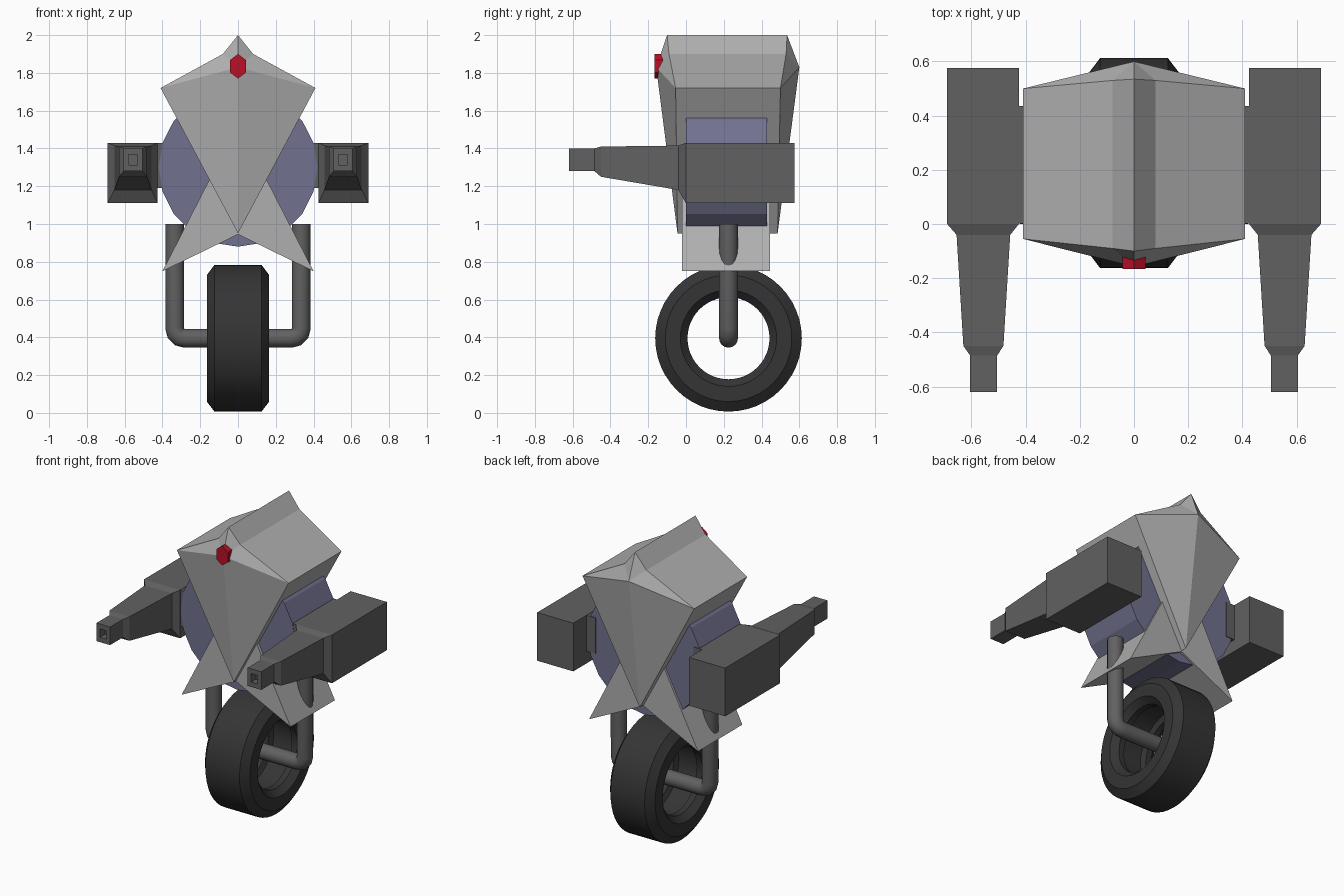
import bpy, bmesh, math
from mathutils import Vector

if "Cube" in bpy.data.objects:
    bpy.data.objects.remove(bpy.data.objects["Cube"])


def material(name, r, g, b):
    m = bpy.data.materials.new(name)
    m.diffuse_color = (r, g, b, 1)
    m.use_nodes = True
    m.node_tree.nodes["Principled BSDF"].inputs["Base Color"].default_value = m.diffuse_color
    return m


LIGHT = material("light grey shell", 0.43, 0.43, 0.43)
BLUE = material("slate blue body", 0.165, 0.165, 0.275)
DARK = material("dark grey metal", 0.12, 0.12, 0.12)
TYRE = material("black rubber", 0.035, 0.035, 0.035)
RED = material("red lens", 0.5, 0.005, 0.02)


def build(name, verts, faces, mat, smooth=False):
    bm = bmesh.new()
    vs = [bm.verts.new(v) for v in verts]
    for f in faces:
        bm.faces.new([vs[i] for i in f])
    bmesh.ops.recalc_face_normals(bm, faces=bm.faces)
    mesh = bpy.data.meshes.new(name)
    bm.to_mesh(mesh)
    bm.free()
    mesh.materials.append(mat)
    ob = bpy.data.objects.new(name, mesh)
    bpy.context.collection.objects.link(ob)
    if smooth:
        smooth_object(ob)
    return ob


def smooth_object(ob):
    bpy.ops.object.select_all(action='DESELECT')
    ob.select_set(True)
    bpy.context.view_layer.objects.active = ob
    bpy.ops.object.shade_smooth_by_angle(angle=math.radians(30))


def loft(name, rings, mat, closed=False, smooth=False):
    """Skin equal-length rings; cap the ends unless the loft is closed."""
    n, k = len(rings[0]), len(rings)
    verts = [p for ring in rings for p in ring]
    faces = []
    for j in range(k if closed else k - 1):
        a, b = j * n, (j + 1) % k * n
        faces += [(a + i, a + (i + 1) % n, b + (i + 1) % n, b + i) for i in range(n)]
    if not closed:
        faces += [tuple(range(n)), tuple(range((k - 1) * n, k * n))]
    return build(name, verts, faces, mat, smooth)


def prism(name, outline, y0, y1, mat):
    return loft(name, [[(x, y, z) for x, z in outline] for y in (y0, y1)], mat)


def circle(radius, cz, n):
    return [(radius * math.sin(2 * math.pi * i / n), cz - radius * math.cos(2 * math.pi * i / n))
            for i in range(n)]


# Round body drum
prism("body_drum", circle(0.42, 1.30, 20), 0.0, 0.43, BLUE)

# Kite-shaped shell: outline (x, z, front y, back y) fanned to a front and a back peak
outline = [(0, 2.0, -0.10, 0.535), (0.08, 1.9, -0.09, 0.53), (0.41, 1.72, -0.055, 0.50),
           (0, 0.95, -0.045, 0.485), (-0.41, 1.72, -0.055, 0.50), (-0.08, 1.9, -0.09, 0.53)]
verts = [(x, f, z) for x, z, f, b in outline] + [(x, b, z) for x, z, f, b in outline]
verts += [(0, -0.158, 1.83), (0, 0.60, 1.83)]
faces = []
for i in range(6):
    j = (i + 1) % 6
    faces += [(i, j, j + 6, i + 6), (i, j, 12), (i + 6, j + 6, 13)]
build("shell", verts, faces, LIGHT)

# Flared skirt under the shell
prism("skirt", [(0.4, 0.75), (0, 1.53), (-0.4, 0.75), (0, 0.945)], -0.02, 0.445, LIGHT)

# Red eye lens
prism("eye", [(0, 1.9), (0.042, 1.868), (0.042, 1.802), (0, 1.77), (-0.042, 1.802), (-0.042, 1.868)],
      -0.167, -0.10, RED)

# Side cannons: rectangular sections (y, x0, x1, z0, z1), ending in a recessed bore
sections = [(0.575, 0.425, 0.69, 1.11, 1.43), (0.0, 0.425, 0.69, 1.11, 1.43),
            (-0.04, 0.457, 0.655, 1.18, 1.415), (-0.45, 0.482, 0.63, 1.25, 1.41),
            (-0.485, 0.505, 0.605, 1.28, 1.40), (-0.62, 0.505, 0.605, 1.28, 1.40),
            (-0.62, 0.531, 0.579, 1.312, 1.368), (-0.57, 0.531, 0.579, 1.312, 1.368)]
for side, s in (("left", -1), ("right", 1)):
    rings = [[(s * a, y, c), (s * b, y, c), (s * b, y, d), (s * a, y, d)]
             for y, a, b, c, d in sections]
    loft(side + "_cannon", rings, DARK)
    prism(side + "_cannon_mount",
          [(s * 0.36, 1.19), (s * 0.43, 1.19), (s * 0.43, 1.428), (s * 0.36, 1.428)],
          0.002, 0.435, DARK)

# Tyre: cross-section (x, radius) spun about the axle
WY, WZ = 0.225, 0.395
half = [(0.125, 0.388), (0.165, 0.335), (0.165, 0.255), (0.125, 0.217), (0.085, 0.217), (0.07, 0.25)]
section = half + [(-x, r) for x, r in reversed(half)]
N = 48
rings = [[(x, WY + r * math.cos(2 * math.pi * i / N), WZ + r * math.sin(2 * math.pi * i / N))
          for x, r in section] for i in range(N)]
loft("wheel", rings, TYRE, closed=True, smooth=True)

# U-shaped fork and axle: a round tube swept along a path in the xz plane
half = [(0.335, 1.0), (0.335, 0.45), (0.328, 0.42), (0.31, 0.402), (0.28, 0.395)]
path = [Vector(p) for p in half + [(-x, z) for x, z in reversed(half)]]
rings = []
for i, p in enumerate(path):
    t = path[min(i + 1, len(path) - 1)] - path[max(i - 1, 0)]
    if 0 < i < len(path) - 1:
        t = (path[i + 1] - p).normalized() + (p - path[i - 1]).normalized()
    t.normalize()
    ring = []
    for k in range(16):
        a = 2 * math.pi * k / 16
        u = 0.05 * math.cos(a)
        ring.append((p.x - t.y * u, WY + 0.05 * math.sin(a), p.y + t.x * u))
    rings.append(ring)
loft("fork", rings, DARK, smooth=True)
